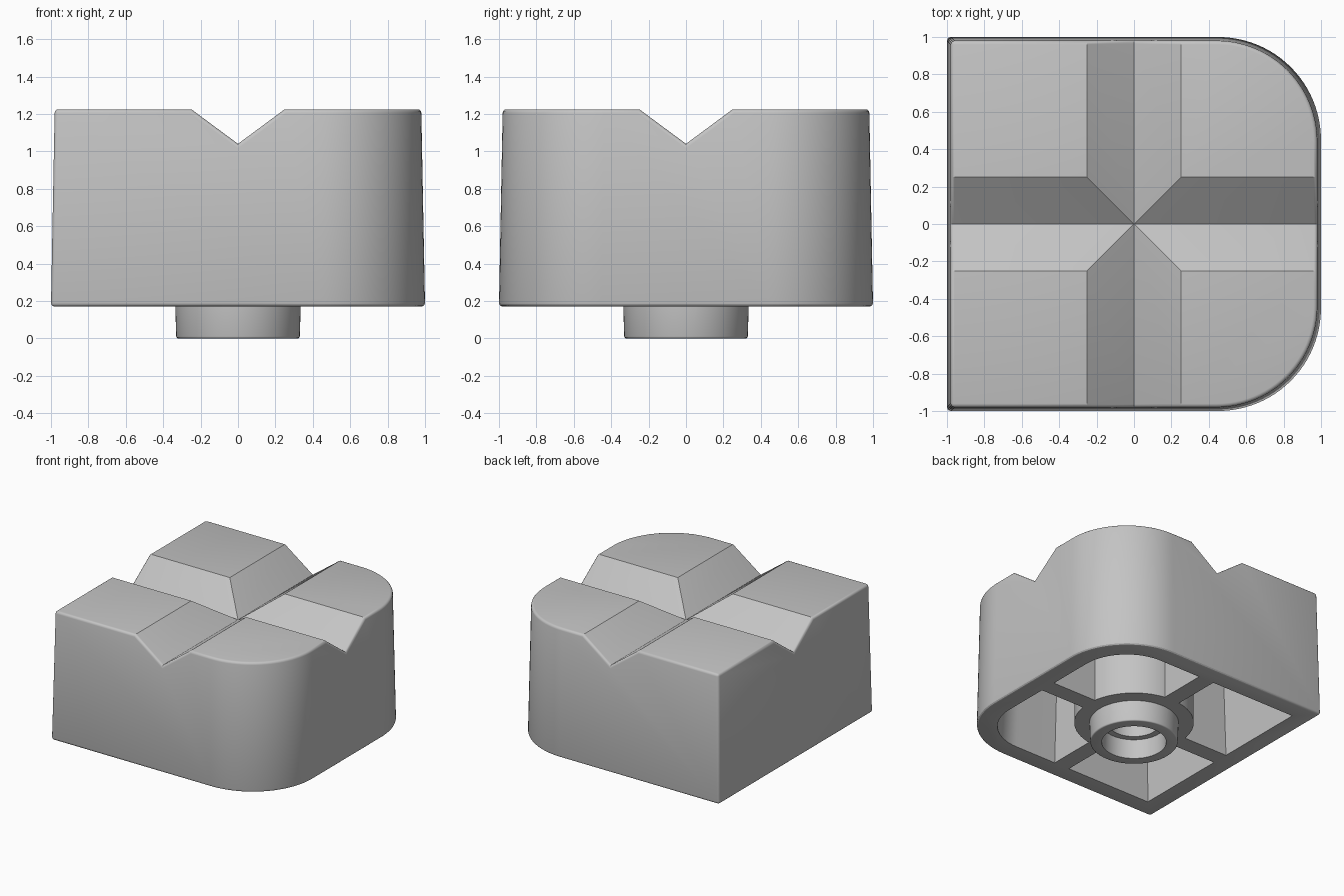
import bpy, bmesh, math

cube = bpy.data.objects.get("Cube")
if cube:
    bpy.data.objects.remove(cube)

grey = bpy.data.materials.new("plain grey")
grey.use_nodes = True
grey.diffuse_color = (0.55, 0.55, 0.55, 1)
grey.node_tree.nodes["Principled BSDF"].inputs["Base Color"].default_value = (0.55, 0.55, 0.55, 1)

BASE, TOP, VALLEY = 0.17, 1.225, 1.04
WALL, CEILING = 0.15, 0.9


def prism(name, lower, upper):
    """Solid between two matching rings of 3D points."""
    bm = bmesh.new()
    a = [bm.verts.new(p) for p in lower]
    b = [bm.verts.new(p) for p in upper]
    bm.faces.new(a)
    bm.faces.new(b)
    n = len(a)
    for i in range(n):
        j = (i + 1) % n
        bm.faces.new((a[i], a[j], b[j], b[i]))
    bmesh.ops.recalc_face_normals(bm, faces=bm.faces)
    mesh = bpy.data.meshes.new(name)
    bm.to_mesh(mesh)
    bm.free()
    mesh.materials.append(grey)
    obj = bpy.data.objects.new(name, mesh)
    bpy.context.collection.objects.link(obj)
    return obj


def d_outline(half, radius, z, steps=24):
    """Square ring with both +x corners rounded."""
    c = half - radius
    pts = [(-half, half, z), (-half, -half, z)]
    for sign, start in ((-1, -90), (1, 0)):
        for i in range(steps + 1):
            t = math.radians(start + 90 * i / steps)
            pts.append((c + radius * math.cos(t), sign * c + radius * math.sin(t), z))
    return pts


def circle(r, z, n=64):
    return [(r * math.cos(math.tau * i / n), r * math.sin(math.tau * i / n), z) for i in range(n)]


def box(name, hx, hy, z0, z1):
    ring = [(-hx, -hy), (hx, -hy), (hx, hy), (-hx, hy)]
    return prism(name, [(x, y, z0) for x, y in ring], [(x, y, z1) for x, y in ring])


def combine(target, other, operation):
    """Apply a boolean and discard the helper."""
    other.hide_render = True
    mod = target.modifiers.new("cut", "BOOLEAN")
    mod.operation, mod.object, mod.solver = operation, other, "EXACT"
    bpy.context.view_layer.objects.active = target
    bpy.ops.object.modifier_apply(modifier=mod.name)
    bpy.data.objects.remove(other)


def bevel(obj, rule, width):
    bm = bmesh.new()
    bm.from_mesh(obj.data)
    bm.normal_update()
    edges = [e for e in bm.edges if len(e.link_faces) == 2 and rule(e)]
    bmesh.ops.bevel(bm, geom=edges, offset=width, segments=3, profile=0.5,
                    affect="EDGES", clamp_overlap=True)
    bm.to_mesh(obj.data)
    bm.free()


# Drafted body with two crossing V grooves
body = prism("body", d_outline(1.0, 0.55, BASE), d_outline(0.98, 0.54, TOP))
rise = 0.3
w = 0.25 * (TOP - VALLEY + rise) / (TOP - VALLEY)
vee = [(0, VALLEY), (w, TOP + rise), (-w, TOP + rise)]
combine(body, prism("groove", [(u, -2, z) for u, z in vee], [(u, 2, z) for u, z in vee]), "DIFFERENCE")
combine(body, prism("groove", [(-2, u, z) for u, z in vee], [(2, u, z) for u, z in vee]), "DIFFERENCE")


# Soft outer rim and corners
def outer_edge(e):
    walls = sum(abs(f.normal.z) < 0.1 for f in e.link_faces)
    return walls == 1 or (walls == 2 and e.calc_face_angle(0) > 1)


bevel(body, outer_edge, 0.02)

# Four hollow pockets, leaving cross ribs and a round boss
pockets = prism("pockets", d_outline(1 - WALL, 0.4, 0.05), d_outline(0.97 - WALL, 0.39, CEILING))
combine(pockets, box("rib", 2, 0.07, 0, 2), "DIFFERENCE")
combine(pockets, box("rib", 0.07, 2, 0, 2), "DIFFERENCE")
combine(pockets, prism("boss", circle(0.45, 0), circle(0.45, 2)), "DIFFERENCE")
combine(body, pockets, "DIFFERENCE")

# Round peg below with a stepped hole
peg = prism("peg", circle(0.33, 0), circle(0.337, BASE + 0.05))
bevel(peg, lambda e: all(v.co.z < 0.01 for v in e.verts), 0.01)
combine(body, peg, "UNION")
combine(body, prism("wide_bore", circle(0.245, -0.1), circle(0.24, 0.16)), "DIFFERENCE")
combine(body, prism("narrow_bore", circle(0.19, 0.1), circle(0.19, 0.8)), "DIFFERENCE")

# Smooth shading that keeps the creases crisp
body.name = "block_with_peg"
bpy.ops.object.select_all(action="DESELECT")
body.select_set(True)
bpy.context.view_layer.objects.active = body
bpy.ops.object.shade_smooth_by_angle(angle=math.radians(30))
